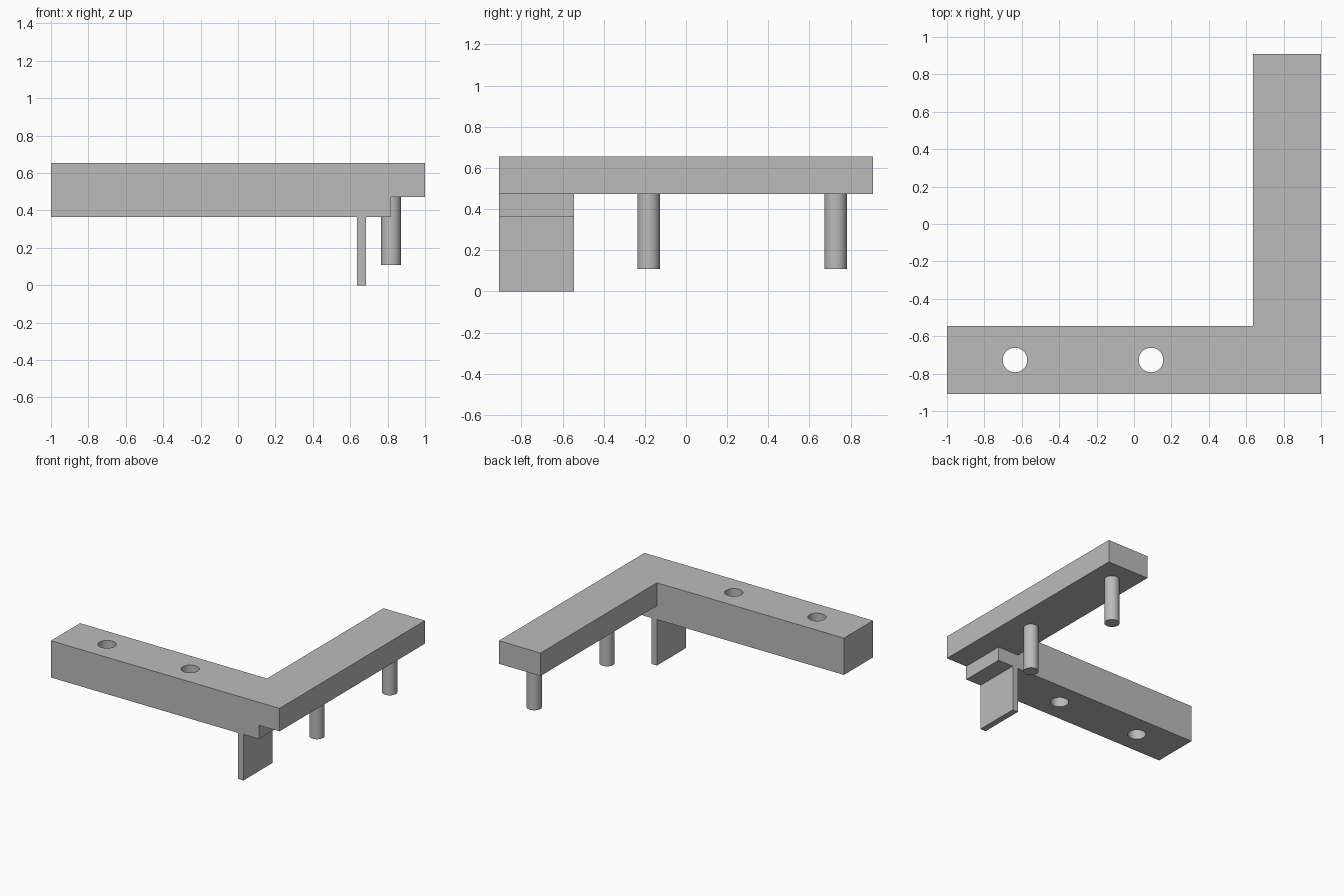
import bpy
import bmesh
from mathutils import Vector

if "Cube" in bpy.data.objects:
    bpy.data.objects.remove(bpy.data.objects["Cube"], do_unlink=True)

# Layout unit and shared levels
U = 2 / 55
TOP, ARM_BOTTOM, BAR_BOTTOM = 18 * U, 13 * U, 10 * U
FRONT, BACK, BAR_BACK = -25 * U, 25 * U, -15 * U
INNER, STEP = 17.5 * U, 22.5 * U

grey = bpy.data.materials.new("plain_grey")
grey.use_nodes = True
colour = (0.5, 0.5, 0.5, 1)
grey.diffuse_color = colour
grey.node_tree.nodes["Principled BSDF"].inputs["Base Color"].default_value = colour


def extrude_profile(name, points, direction):
    """Solid made by pushing a flat outline along a direction."""
    bm = bmesh.new()
    face = bm.faces.new([bm.verts.new(p) for p in points])
    result = bmesh.ops.extrude_face_region(bm, geom=[face])
    moved = [v for v in result["geom"] if isinstance(v, bmesh.types.BMVert)]
    bmesh.ops.translate(bm, verts=moved, vec=Vector(direction))
    bmesh.ops.recalc_face_normals(bm, faces=bm.faces)
    mesh = bpy.data.meshes.new(name)
    bm.to_mesh(mesh)
    bm.free()
    obj = bpy.data.objects.new(name, mesh)
    bpy.context.collection.objects.link(obj)
    mesh.materials.append(grey)
    return obj


def box(name, x0, x1, y0, y1, z0, z1):
    corners = [(x0, y0, z0), (x1, y0, z0), (x1, y1, z0), (x0, y1, z0)]
    return extrude_profile(name, corners, (0, 0, z1 - z0))


def cylinder(name, x, y, z0, z1, radius):
    bpy.ops.mesh.primitive_cylinder_add(
        vertices=48, radius=radius, depth=z1 - z0, location=(x, y, (z0 + z1) / 2))
    obj = bpy.context.object
    obj.name = name
    obj.data.materials.append(grey)
    bpy.ops.object.shade_smooth_by_angle()
    return obj


def combine(target, tool, operation):
    mod = target.modifiers.new(operation.lower(), "BOOLEAN")
    mod.operation, mod.object, mod.solver = operation, tool, "EXACT"
    bpy.ops.object.select_all(action="DESELECT")
    bpy.context.view_layer.objects.active = target
    target.select_set(True)
    bpy.ops.object.modifier_apply(modifier=mod.name)
    bpy.data.objects.remove(tool, do_unlink=True)


# Bar with a stepped underside, joined to the thinner side arm
outline = [(-1, BAR_BOTTOM), (STEP, BAR_BOTTOM), (STEP, ARM_BOTTOM),
           (1, ARM_BOTTOM), (1, TOP), (-1, TOP)]
body = extrude_profile("angled_body", [(x, FRONT, z) for x, z in outline],
                       (0, BAR_BACK - FRONT, 0))
arm = box("side_arm", INNER, 1, FRONT + 5 * U, BACK, ARM_BOTTOM, TOP)
combine(body, arm, "UNION")

# Two through holes in the bar
for x in (-17.5 * U, 2.5 * U):
    cutter = cylinder("hole_cutter", x, -20 * U, 0.2, 0.8, 1.8 * U)
    cutter.hide_render = True
    combine(body, cutter, "DIFFERENCE")
bpy.ops.object.shade_smooth_by_angle()

# Thin tab under the bar
box("hanging_tab", INNER, INNER + 0.048, FRONT, BAR_BACK, 0, BAR_BOTTOM)

# Round pegs under the arm
for name, y in (("front_peg", -5 * U), ("back_peg", 20 * U)):
    cylinder(name, STEP, y, 3 * U, ARM_BOTTOM, 1.5 * U)
